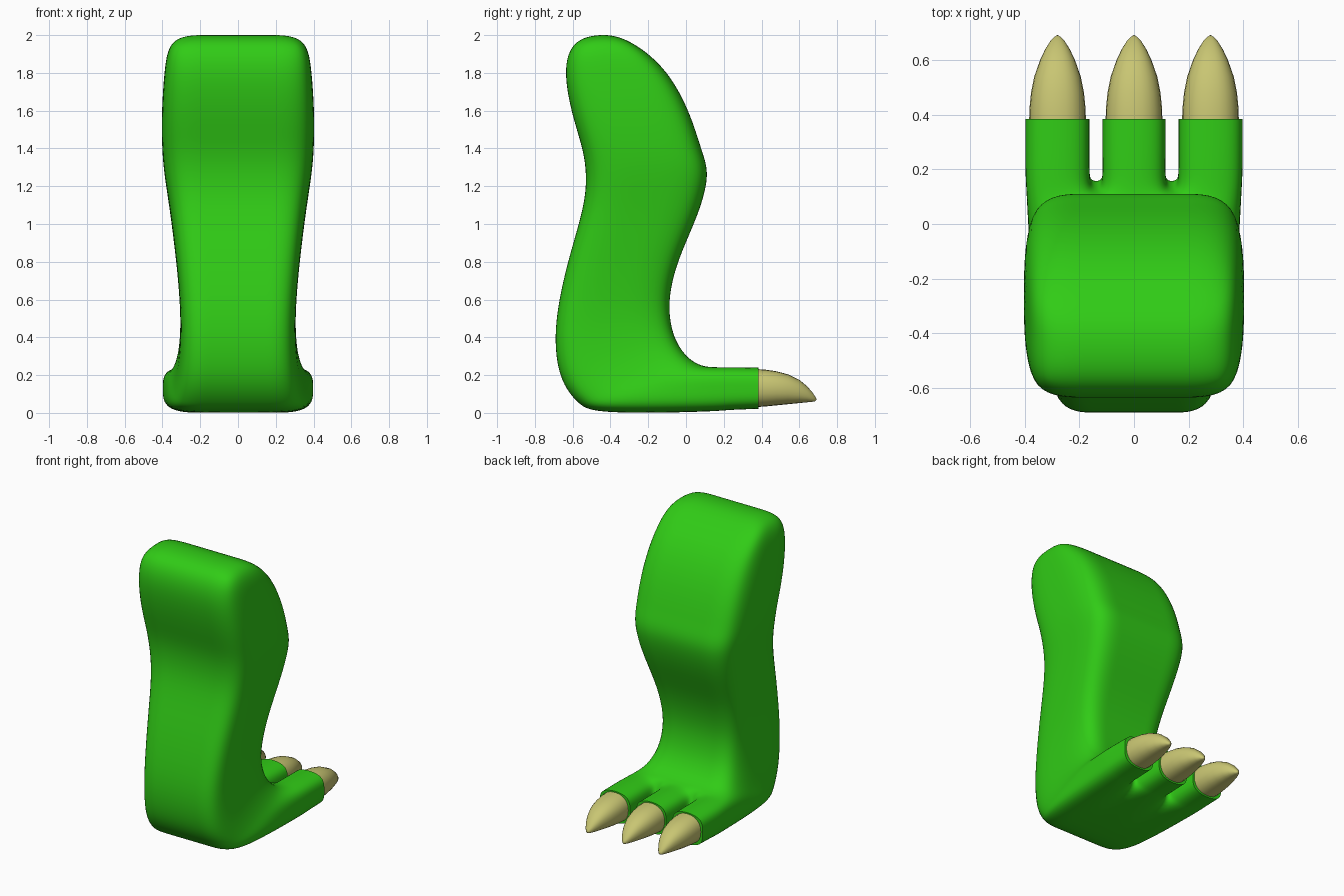
import bpy, bmesh, math
from mathutils import Vector

if "Cube" in bpy.data.objects:
    bpy.data.objects.remove(bpy.data.objects["Cube"])


def material(name, color):
    m = bpy.data.materials.new(name)
    m.diffuse_color = (*color, 1)
    m.use_nodes = True
    m.node_tree.nodes["Principled BSDF"].inputs["Base Color"].default_value = m.diffuse_color
    return m


GREEN = material("green_skin", (0.03, 0.6, 0.008))
HORN = material("claw_horn", (0.58, 0.56, 0.17))


def make_object(name, bm, mat):
    bmesh.ops.recalc_face_normals(bm, faces=bm.faces[:])
    me = bpy.data.meshes.new(name)
    bm.to_mesh(me)
    bm.free()
    ob = bpy.data.objects.new(name, me)
    bpy.context.collection.objects.link(ob)
    me.materials.append(mat)
    bpy.ops.object.select_all(action='DESELECT')
    bpy.context.view_layer.objects.active = ob
    ob.select_set(True)
    return ob


# Leg sections, top to toes: front (y, z), back (y, z), half width
SECTIONS = [
    ((-0.30, 1.965), (-0.585, 1.955), .36),
    ((-0.12, 1.82), (-0.635, 1.80), .39),
    ((0.01, 1.60), (-0.60, 1.58), .405),
    ((0.08, 1.40), (-0.55, 1.40), .402),
    ((0.11, 1.25), (-0.53, 1.25), .39),
    ((0.06, 1.05), (-0.548, 1.08), .36),
    ((-0.03, 0.83), (-0.61, 0.85), .33),
    ((-0.08, 0.65), (-0.665, 0.62), .31),
    ((-0.085, 0.51), (-0.69, 0.40), .302),
    ((-0.055, 0.39), (-0.66, 0.19), .315),
    ((0.0, 0.305), (-0.57, 0.055), .345),
    ((0.055, 0.263), (-0.38, 0.004), .375),
    ((0.11, 0.248), (0.08, 0.004), .395),
]
TOP = (-0.45, 2.0)
TOES = [((0.2, 0.247), (0.2, 0.010)), ((0.384, 0.244), (0.384, 0.017))]
COLUMNS = [-1, -.41, -.29, .29, .41, 1]

# Push the cage outward so that the smoothed profile meets the read-off points
n = len(SECTIONS)
target = ([Vector(TOES[0][0])] + [Vector(s[0]) for s in reversed(SECTIONS)] + [Vector(TOP)]
          + [Vector(s[1]) for s in SECTIONS] + [Vector(TOES[0][1])])
cage = [p.copy() for p in target]
for _ in range(30):
    for i in range(1, len(cage) - 1):
        cage[i] += target[i] - (cage[i - 1] + 4 * cage[i] + cage[i + 1]) / 6
front = [cage[n - i] for i in range(n)]
back = [cage[n + 2 + i] for i in range(n)]
top = cage[n + 1]

# Leg cage
bm = bmesh.new()
crease = bm.edges.layers.float.new("crease_edge")


def row(p, hw, cols=COLUMNS):
    return [bm.verts.new((c * hw, p[0], p[1])) for c in cols]


def bridge(a, b):
    for i in range(len(a)):
        j = (i + 1) % len(a)
        bm.faces.new((a[i], a[j], b[j], b[i]))


rings = []
for i, (_, _, hw) in enumerate(SECTIONS):
    mid = top if i == 0 else (front[i] + back[i]) / 2
    f, b = row(front[i], hw), row(back[i], hw)
    # ends carry a full middle row, the others only its two sides
    m = row(mid, hw, COLUMNS if i in (0, n - 1) else (-1, 1))
    rings.append((f, m, b))
loops = [f + [m[-1]] + b[::-1] + [m[0]] for f, m, b in rings]
for a, b in zip(loops, loops[1:]):
    bridge(a, b)

# Rounded top
f, m, b = rings[0]
for i in range(5):
    bm.faces.new((f[i], f[i + 1], m[i + 1], m[i]))
    bm.faces.new((m[i], m[i + 1], b[i + 1], b[i]))

# Webs and toes
f, m, b = rings[-1]
for i in range(5):
    if i % 2:
        bm.faces.new((f[i], f[i + 1], m[i + 1], m[i]))
        bm.faces.new((m[i], m[i + 1], b[i + 1], b[i]))
        continue
    loop = [f[i], f[i + 1], m[i + 1], b[i + 1], b[i], m[i]]
    for hi, lo in TOES:
        cols = COLUMNS[i:i + 2]
        mid = (Vector(hi) + Vector(lo)) / 2
        tf, tm, tb = row(hi, .398, cols), row(mid, .398, cols), row(lo, .398, cols)
        new = [tf[0], tf[1], tm[1], tb[1], tb[0], tm[0]]
        bridge(loop, new)
        loop = new
    bm.faces.new((loop[0], loop[1], loop[2], loop[5]))
    bm.faces.new((loop[5], loop[2], loop[3], loop[4]))
    for k in range(6):
        bm.edges.get((loop[k], loop[(k + 1) % 6]))[crease] = 1.0

leg = make_object("leg_and_toes", bm, GREEN)
sub = leg.modifiers.new("smooth", 'SUBSURF')
sub.levels = sub.render_levels = 3
bpy.ops.object.modifier_apply(modifier=sub.name)
bpy.ops.object.shade_smooth_by_angle(angle=math.radians(40))

# Claws: y, half width, top z, bottom z
CLAW = [(.36, .104, .233, .030), (.42, .103, .229, .034), (.48, .097, .220, .040),
        (.54, .085, .204, .046), (.60, .064, .175, .052), (.64, .045, .142, .056),
        (.67, .026, .108, .059), (.685, .012, .085, .062)]
SIDES = 24


def squircle(t):
    return math.copysign(abs(t) ** 0.88, t)


def claw(name, x):
    global bm
    bm = bmesh.new()
    prev = None
    for y, hw, hi, lo in CLAW:
        ring = []
        for k in range(SIDES):
            a = math.tau * k / SIDES
            ring.append(bm.verts.new((x + hw * squircle(math.cos(a)), y,
                                      (hi + lo) / 2 + (hi - lo) / 2 * squircle(math.sin(a)))))
        if prev:
            bridge(prev, ring)
        else:
            bm.faces.new(ring)
        prev = ring
    tip = bm.verts.new((x, .692, .071))
    for k in range(SIDES):
        bm.faces.new((prev[k], prev[(k + 1) % SIDES], tip))
    make_object(name, bm, HORN)
    bpy.ops.object.shade_smooth_by_angle(angle=math.radians(60))


for name, x in (("claw_left", -.28), ("claw_middle", 0), ("claw_right", .28)):
    claw(name, x)
